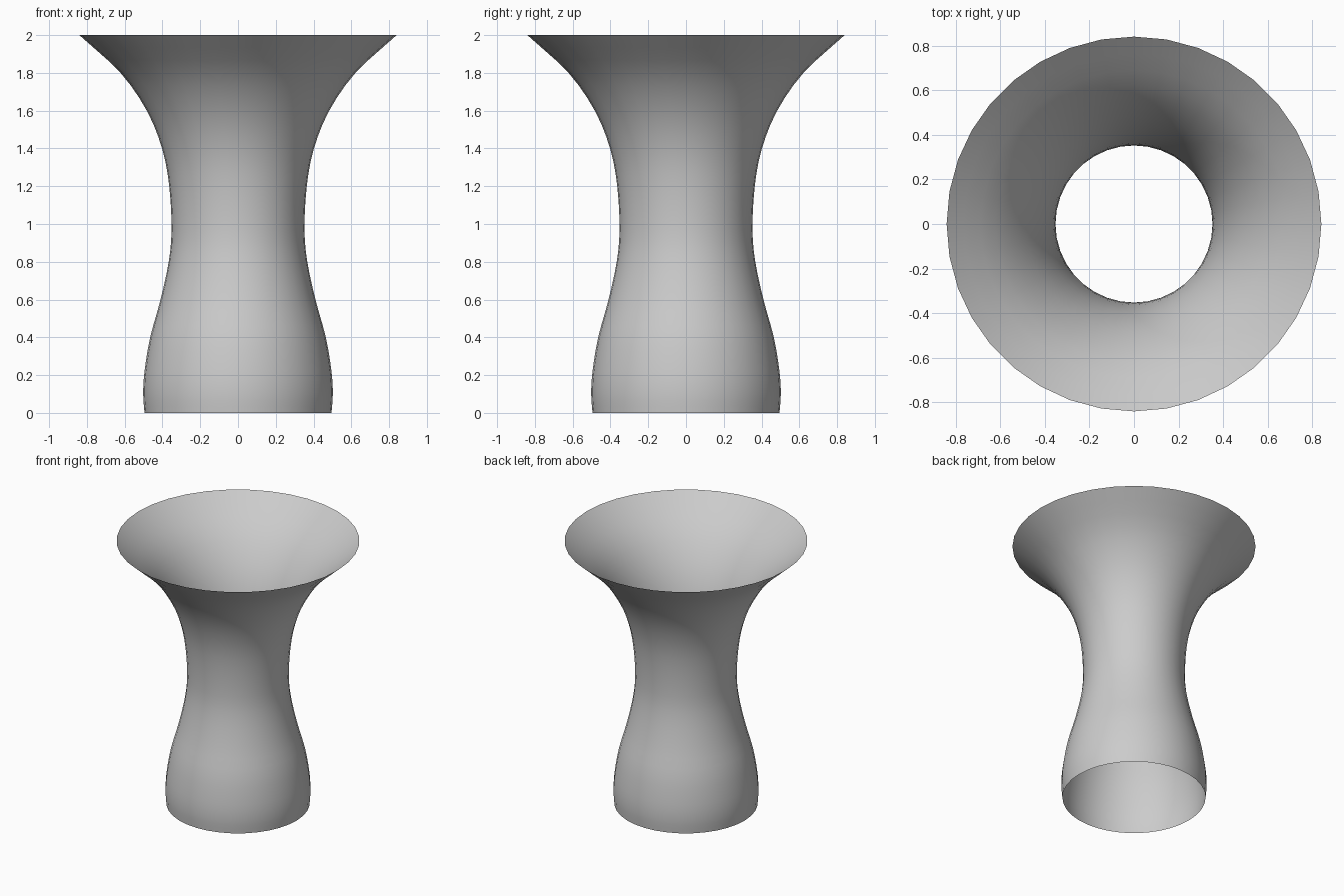
import bpy, bmesh
from math import sin, cos, pi
from mathutils import Vector

if "Cube" in bpy.data.objects:
    bpy.data.objects.remove(bpy.data.objects["Cube"])

SIDES = 36
STEPS = 3

# Vase profile as (radius, height)
profile = [Vector(p) for p in [
    (0.495, 0), (0.502, 0.1), (0.495, 0.22), (0.465, 0.4), (0.41, 0.6),
    (0.367, 0.8), (0.352, 0.97), (0.364, 1.2), (0.402, 1.4), (0.483, 1.6),
    (0.622, 1.8), (0.84, 2.0)]]


def smooth_curve(pts, steps):
    """Catmull-Rom curve through the points."""
    ext = [2 * pts[0] - pts[1]] + pts + [2 * pts[-1] - pts[-2]]
    out = []
    for a, b, c, d in zip(ext, ext[1:], ext[2:], ext[3:]):
        for k in range(steps):
            t = k / steps
            out.append(0.5 * (2 * b + (c - a) * t + (2 * a - 5 * b + 4 * c - d) * t**2
                              + (3 * b - a - 3 * c + d) * t**3))
    return out + [pts[-1]]


# Open flared tube, revolved around z
bm = bmesh.new()
rings = [[bm.verts.new((r * cos(2 * pi * i / SIDES), r * sin(2 * pi * i / SIDES), z))
          for i in range(SIDES)] for r, z in smooth_curve(profile, STEPS)]
for low, high in zip(rings, rings[1:]):
    for i in range(SIDES):
        j = (i + 1) % SIDES
        bm.faces.new((low[i], low[j], high[j], high[i])).smooth = True

mesh = bpy.data.meshes.new("flared_tube")
bm.to_mesh(mesh)
bm.free()
bpy.context.collection.objects.link(bpy.data.objects.new("flared_tube", mesh))
